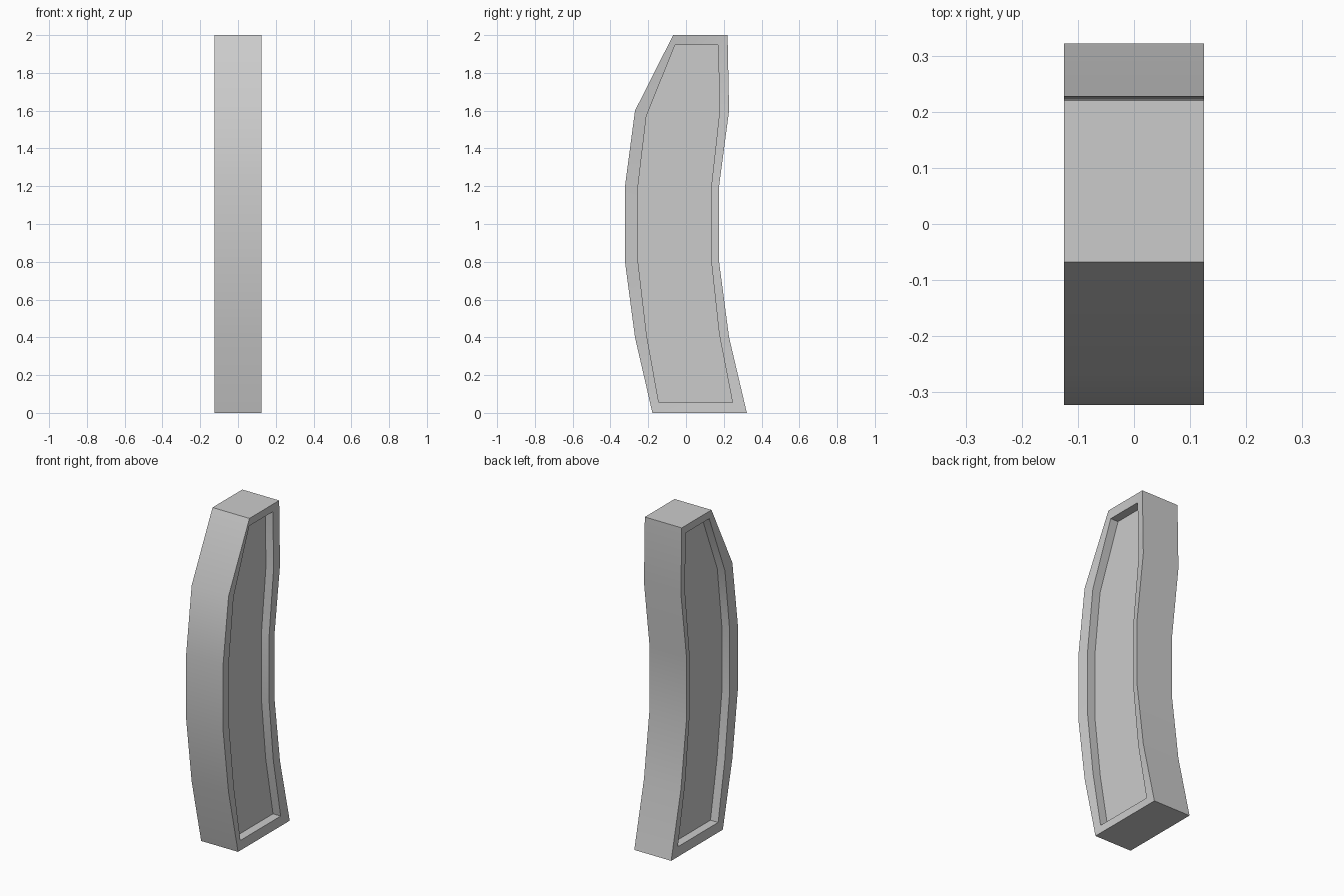
import bpy, bmesh

if "Cube" in bpy.data.objects:
    bpy.data.objects.remove(bpy.data.objects["Cube"])

HALF = 0.125      # half thickness
RIM_DIP = 0.008   # slight inward slope of the rim
DEPTH = 0.06      # recess depth on each side

# side profiles (y, z), same point count
outer = [(-0.178, 0), (-0.27, 0.4), (-0.323, 0.8), (-0.323, 1.2), (-0.27, 1.6), (-0.068, 2),
         (0.22, 2), (0.228, 1.6), (0.175, 1.2), (0.175, 0.8), (0.228, 0.4), (0.322, 0)]
inner = [(-0.144, 0.055), (-0.208, 0.41), (-0.254, 0.8), (-0.254, 1.2), (-0.21, 1.57), (-0.058, 1.948),
         (0.17, 1.948), (0.178, 1.6), (0.134, 1.2), (0.134, 0.8), (0.175, 0.42), (0.246, 0.055)]

bm = bmesh.new()


def ring(profile, x):
    return [bm.verts.new((x, y, z)) for y, z in profile]


# recess floor, rim, outer shell, rim, recess floor
rings = [ring(inner, HALF - DEPTH), ring(inner, HALF - RIM_DIP), ring(outer, HALF),
         ring(outer, -HALF), ring(inner, -HALF + RIM_DIP), ring(inner, -HALF + DEPTH)]
n = len(outer)
for a, b in zip(rings, rings[1:]):
    for i in range(n):
        j = (i + 1) % n
        bm.faces.new((a[i], a[j], b[j], b[i]))
bm.faces.new(rings[0])
bm.faces.new(rings[-1])
bmesh.ops.recalc_face_normals(bm, faces=bm.faces)

mesh = bpy.data.meshes.new("curved_panel")
bm.to_mesh(mesh)
bm.free()
panel = bpy.data.objects.new("curved_panel", mesh)
bpy.context.collection.objects.link(panel)

# smooth along the curve, sharp at the corners
bpy.context.view_layer.objects.active = panel
panel.select_set(True)
bpy.ops.object.shade_smooth_by_angle(angle=0.52)
